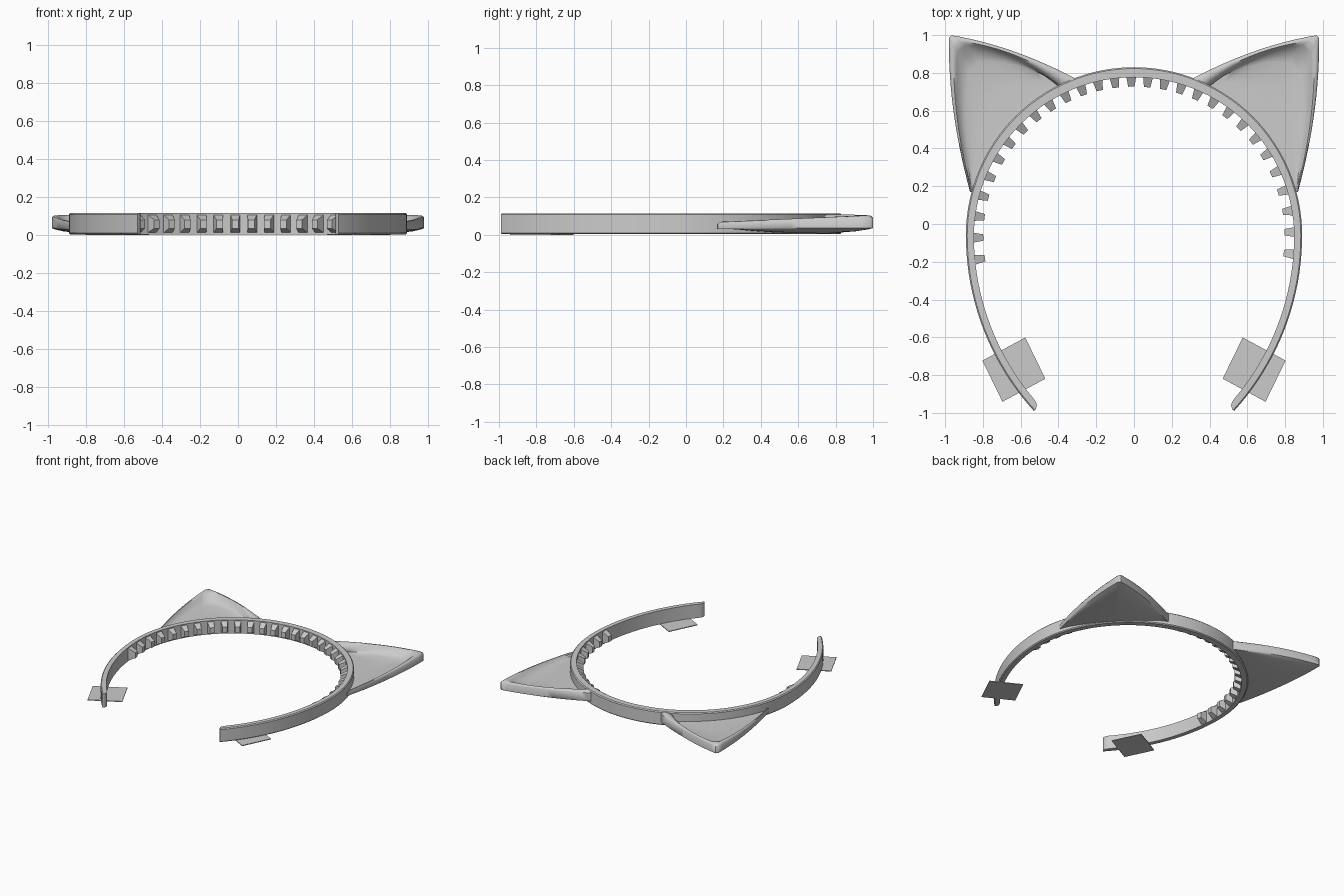
import bpy, bmesh, math
from mathutils import Vector

cube = bpy.data.objects.get("Cube")
if cube:
    bpy.data.objects.remove(cube, do_unlink=True)

grey = bpy.data.materials.new("plain grey")
grey.use_nodes = True
grey.diffuse_color = (0.6, 0.6, 0.6, 1)
grey.node_tree.nodes["Principled BSDF"].inputs["Base Color"].default_value = (0.6, 0.6, 0.6, 1)

CENTRE = Vector((0, -0.06))
RADIUS = 0.89
LEG_RADIUS = 1.381
BOTTOM, TOP = 0.004, 0.115


def make_object(name, bm, smooth=None):
    bmesh.ops.recalc_face_normals(bm, faces=bm.faces)
    mesh = bpy.data.meshes.new(name)
    bm.to_mesh(mesh)
    bm.free()
    mesh.materials.append(grey)
    obj = bpy.data.objects.new(name, mesh)
    bpy.context.collection.objects.link(obj)
    if smooth:
        bpy.ops.object.select_all(action="DESELECT")
        obj.select_set(True)
        bpy.context.view_layer.objects.active = obj
        bpy.ops.object.shade_smooth_by_angle(angle=math.radians(smooth))


def loft(bm, rings):
    """Skin a row of closed rings and cap both ends."""
    rows = [[bm.verts.new(p) for p in ring] for ring in rings]
    n = len(rows[0])
    for a, b in zip(rows, rows[1:]):
        for i in range(n):
            j = (i + 1) % n
            bm.faces.new((a[i], a[j], b[j], b[i]))
    bm.faces.new(rows[0])
    bm.faces.new(rows[-1])


def polar(angle, r):
    return CENTRE + Vector((math.cos(angle), math.sin(angle))) * r


def bezier(a, b, c, n):
    a, b, c = Vector(a), Vector(b), Vector(c)
    ts = [i / (n - 1) for i in range(n)]
    return [a * (1 - t) ** 2 + b * 2 * t * (1 - t) + c * t * t for t in ts]


def mirror(v):
    return Vector((-v.x, v.y))


# Band: a half circle that runs into two flatter legs
half = []
for i in range(33):
    a = math.radians(90 * (1 - i / 32))
    half.append((polar(a, RADIUS), polar(a, 1) - CENTRE, 0.042 + 0.011 * math.sin(a)))
leg_centre = CENTRE + Vector((RADIUS - LEG_RADIUS, 0))
leg_end = math.asin(0.93 / LEG_RADIUS)
for t in [i / 20 for i in range(1, 20)] + [0.965, 0.98, 0.99, 1]:
    n = Vector((math.cos(leg_end * t), -math.sin(leg_end * t)))
    rounding = min(1, max(0, (t - 0.95) / 0.05))
    half.append((leg_centre + n * LEG_RADIUS, n,
                 0.042 * (0.3 + 0.7 * math.sqrt(1 - rounding ** 2))))
path = [(mirror(p), mirror(n), t) for p, n, t in reversed(half[1:])] + half
rings = []
for p, n, thick in path:
    section = [(0.007, BOTTOM), (0, BOTTOM + 0.007), (0, TOP - 0.007),
               (0.007, TOP), (thick, TOP), (thick, BOTTOM)]
    rings.append([(*(p - n * d), z) for d, z in section])
bm = bmesh.new()
loft(bm, rings)
make_object("band", bm, 30)

# Comb teeth: tapered pegs along the inside of the band
bm = bmesh.new()
for k in range(-14, 15):
    a = math.radians(91 + 6 * k + math.copysign(0.07 * k * k, k))
    out = Vector((math.cos(a), math.sin(a)))
    side = Vector((-out.y, out.x))
    inner = RADIUS - 0.042 - 0.011 * max(0, math.sin(a))
    rings = []
    for r, w, low, high in ((inner + 0.01, 0.027, 0.008, 0.111),
                            (inner - 0.05, 0.017, 0.035, 0.08)):
        p = CENTRE + out * r
        rings.append([(*(p + side * w * s), z) for s, z in
                      ((-1, low), (1, low), (1, high), (-1, high))])
    loft(bm, rings)
make_object("comb_teeth", bm)

# Ears: hollow on top, rounded rim, gently bulging underside
N = 16
outline = (bezier((0.30, 0.765), (0.64, 0.945), (0.965, 0.999), N)
           + bezier((0.98, 0.985), (0.985, 0.6), (0.868, 0.17), N))
hollow = (bezier((0.41, 0.73), (0.62, 0.92), (0.87, 0.935), N)
          + bezier((0.925, 0.89), (0.95, 0.6), (0.868, 0.22), N))
for name, sx in (("left_ear", 1), ("right_ear", -1)):
    rings = []
    for i, (p, r) in enumerate(zip(outline, hollow)):
        s = i / (2 * N - 1)
        q = polar(math.radians(70 - 55 * s), 0.868)
        rim = 0.11 - 0.01 * s if s < 0.5 else 0.105 - 0.07 * (s - 0.5)
        bulge = 0.036 - 0.028 * math.sin(math.pi * s)
        floor = 0.048
        section = [(p, 0.036), (p, rim - 0.012), (p.lerp(r, 0.2), rim - 0.002),
                   (p.lerp(r, 0.5), rim), (p.lerp(r, 0.8), rim - 0.012),
                   (r.lerp(q, 0.06), floor + 0.012), (r.lerp(q, 0.2), floor),
                   (r.lerp(q, 0.6), floor - 0.004), (q, floor),
                   (q, bulge + 0.004), (p.lerp(q, 0.5), bulge),
                   (p.lerp(q, 0.2), 0.5 * (bulge + 0.03)), (p.lerp(q, 0.05), 0.03)]
        rings.append([(v.x * sx, v.y, z) for v, z in section])
    bm = bmesh.new()
    loft(bm, rings)
    make_object(name, bm, 50)

# Thin square pads under the leg ends
u = Vector((0.1135, -0.061))
v = Vector((0.053, 0.109))
c = Vector((0.636, -0.771))
corners = [c - u - v, c + u - v, c + u + v, c - u + v]
for name, sx in (("left_pad", 1), ("right_pad", -1)):
    bm = bmesh.new()
    loft(bm, [[(p.x * sx, p.y, z) for p in corners] for z in (0, 0.006)])
    make_object(name, bm)
